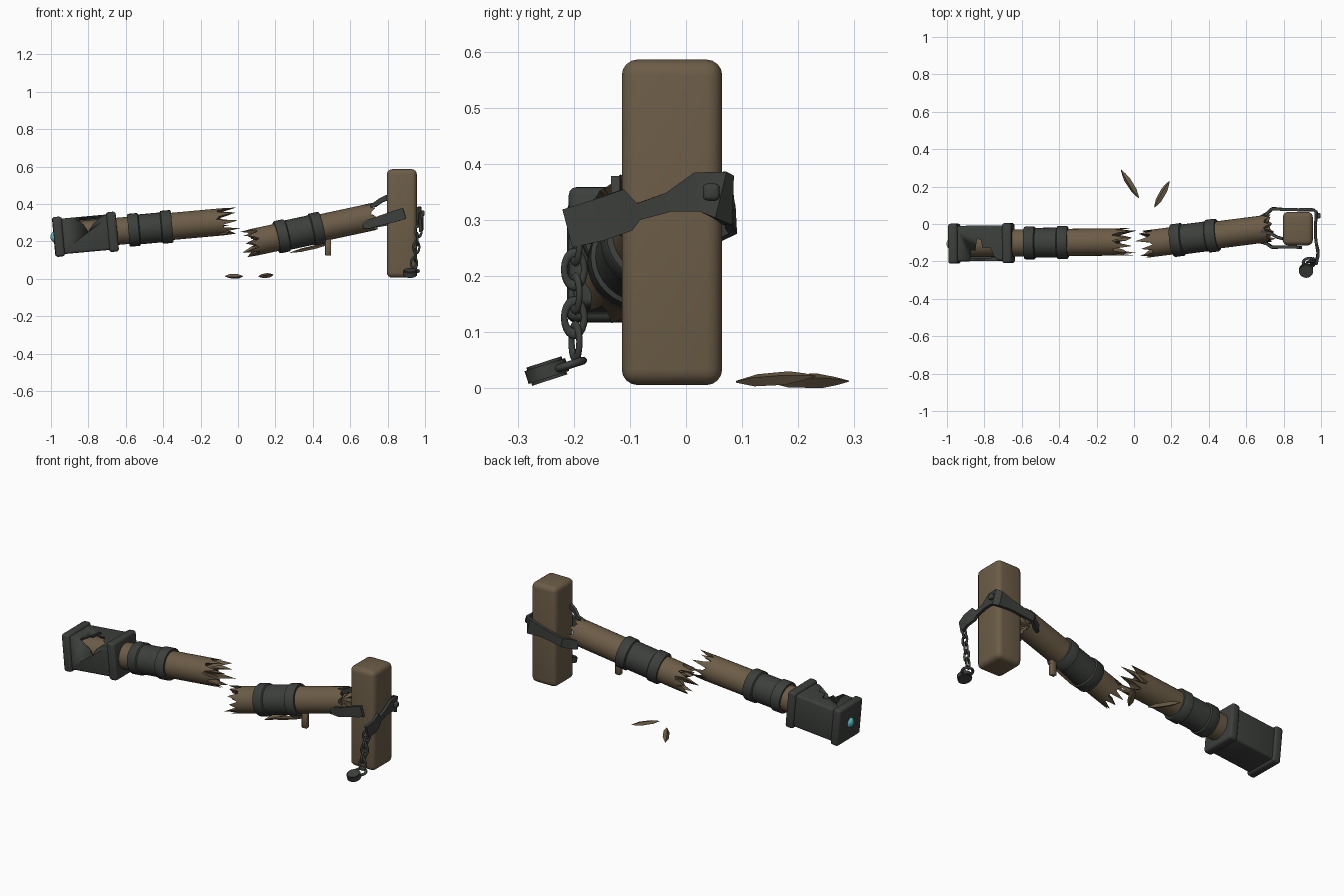
import bpy, bmesh, math, random
from mathutils import Vector, Matrix, Euler

random.seed(4)
if "Cube" in bpy.data.objects:
    bpy.data.objects.remove(bpy.data.objects["Cube"])


def material(name, color):
    m = bpy.data.materials.new(name)
    m.use_nodes = True
    m.diffuse_color = (*color, 1)
    m.node_tree.nodes["Principled BSDF"].inputs["Base Color"].default_value = (*color, 1)
    return m


WOOD = material("brown wood", (0.15, 0.108, 0.063))
IRON = material("dark iron", (0.045, 0.05, 0.045))
GEM = material("cyan gem", (0.12, 0.55, 0.6))


def frame(origin, pitch, yaw):
    rot = Euler((0, -math.radians(pitch), math.radians(yaw)))
    return Matrix.Translation(origin) @ rot.to_matrix().to_4x4()


LEFT = frame((-0.96, -0.105, 0.225), 5.2, 0.6)
RIGHT = frame((0.06, -0.108, 0.19), 12, 7.3)
WORLD = Matrix()


def finish(name, bm, mat, matrix=WORLD, angle=35):
    bmesh.ops.recalc_face_normals(bm, faces=bm.faces[:])
    mesh = bpy.data.meshes.new(name)
    bm.to_mesh(mesh)
    bm.free()
    obj = bpy.data.objects.new(name, mesh)
    bpy.context.collection.objects.link(obj)
    mesh.materials.append(mat)
    obj.matrix_world = matrix
    bpy.ops.object.select_all(action='DESELECT')
    bpy.context.view_layer.objects.active = obj
    obj.select_set(True)
    bpy.ops.object.shade_smooth_by_angle(angle=math.radians(angle))
    return obj


def block(name, center, size, bevel, mat, matrix=WORLD, segments=3):
    bm = bmesh.new()
    bmesh.ops.create_cube(bm, size=1)
    bmesh.ops.scale(bm, vec=size, verts=bm.verts)
    if bevel:
        bmesh.ops.bevel(bm, geom=bm.edges[:], offset=bevel, segments=segments,
                        profile=0.5, affect='EDGES')
    bmesh.ops.translate(bm, vec=center, verts=bm.verts)
    return finish(name, bm, mat, matrix, 50)


def skin(bm, rings, close=False):
    """Join equal rings of vertices around the x axis."""
    pairs = list(zip(rings, rings[1:])) + ([(rings[-1], rings[0])] if close else [])
    for a, b in pairs:
        for i in range(len(a)):
            j = (i + 1) % len(a)
            bm.faces.new((a[i], a[j], b[j], b[i]))


def ring(bm, radius, xs):
    n = len(xs)
    return [bm.verts.new((x, radius * math.cos(math.tau * i / n), radius * math.sin(math.tau * i / n)))
            for i, x in enumerate(xs)]


def band(name, x0, x1, matrix):
    """Iron sleeve with a raised lip at each end."""
    lip, r, n = 0.055, 0.08, 32
    prof = [(x0, 0.06), (x0, r + 0.004), (x0 + 0.006, r + 0.008), (x0 + lip, r + 0.008), (x0 + lip + 0.005, r),
            (x1 - lip - 0.005, r), (x1 - lip, r + 0.008), (x1 - 0.006, r + 0.008), (x1, r + 0.004), (x1, 0.06)]
    bm = bmesh.new()
    skin(bm, [ring(bm, rad, [x] * n) for x, rad in prof], close=True)
    return finish(name, bm, IRON, matrix)


def beam(name, x0, x1, jag0, jag1, matrix, r=0.073, n=30):
    """Round beam whose ends splinter into spikes of the given lengths."""
    bm = bmesh.new()

    def splinters(x, jag):
        outer = [x + jag * (random.uniform(0.55, 1) if i % 3 == 0 else random.uniform(0, 0.3)) for i in range(n)]
        inner = [x + jag * random.uniform(-0.5, 0.5) for i in range(n)]
        return outer, inner

    o0, i0 = splinters(x0, -jag0)
    o1, i1 = splinters(x1, jag1)
    rings = [ring(bm, r * 0.72, i0), ring(bm, r, o0), ring(bm, r, [x0 + 0.005] * n),
             ring(bm, r, [x1 - 0.005] * n), ring(bm, r, o1), ring(bm, r * 0.72, i1)]
    skin(bm, rings)
    for end, x in ((rings[0], x0 + jag0 * 0.5), (rings[-1], x1 - jag1 * 0.5)):
        mid = bm.verts.new((x, 0, 0))
        for i in range(n):
            bm.faces.new((end[i], end[(i + 1) % n], mid))
    return finish(name, bm, WOOD, matrix, 30)


def strap(name, points, thick=0.016):
    """Bent flat bar; each point is x, y, z, width."""
    pos = [Vector(p[:3]) for p in points]
    bm = bmesh.new()
    rows = []
    for i, p in enumerate(pos):
        t = (pos[min(i + 1, len(pos) - 1)] - pos[max(i - 1, 0)]).normalized()
        side = (Vector((0, 0, 1)) - t * t.z).normalized()
        out = t.cross(side) * thick / 2
        side = side * points[i][3] / 2
        rows.append([bm.verts.new(p + v) for v in (side + out, side - out, -side - out, -side + out)])
    skin(bm, rows)
    bm.faces.new(rows[0])
    bm.faces.new(rows[-1])
    return finish(name, bm, IRON)


def link(name, pos, rot, major, minor, stretch):
    bpy.ops.mesh.primitive_torus_add(major_segments=20, minor_segments=8,
                                     major_radius=major, minor_radius=minor)
    obj = bpy.context.object
    obj.name = name
    obj.matrix_world = (Matrix.Translation(pos) @ Euler(rot).to_matrix().to_4x4()
                        @ Matrix.Diagonal((stretch, 1, 1, 1)))
    obj.data.materials.append(IRON)
    bpy.ops.object.shade_smooth()


def shard(name, a, b, width, height):
    """Pointed wooden splinter lying from a to b."""
    a, b = Vector(a), Vector(b)
    side = (b - a).cross(Vector((0, 0, 1))).normalized() * width / 2
    up = Vector((0, 0, height / 2))
    bm = bmesh.new()
    rows = []
    for f, w in ((0, 0.15), (0.25, 0.9), (0.65, 1), (0.85, 0.55), (1, 0.08)):
        c = a.lerp(b, f)
        rows.append([bm.verts.new(c + v * w) for v in (side + up * 0.4, up - side * 0.3, -side - up * 0.3, side * 0.4 - up)])
    skin(bm, rows)
    bm.faces.new(rows[0])
    bm.faces.new(rows[-1])
    return finish(name, bm, WOOD, angle=15)


def cut(target, cutter):
    mod = target.modifiers.new("cut", 'BOOLEAN')
    mod.operation, mod.object, mod.solver = 'DIFFERENCE', cutter, 'EXACT'
    bpy.context.view_layer.update()
    bpy.context.view_layer.objects.active = target
    bpy.ops.object.modifier_apply(modifier=mod.name)
    bpy.data.objects.remove(cutter)


# Upright post
block("post", (0.876, -0.025, 0.296), (0.16, 0.179, 0.58), 0.028, WOOD, segments=4)

# Two halves of the snapped beam and their sleeves
beam("left_beam", 0.03, 0.845, 0, 0.14, LEFT)
beam("right_beam", 0.055, 0.665, 0.1, 0.04, RIGHT)
band("left_band", 0.375, 0.61, LEFT)
band("right_band", 0.15, 0.40, RIGHT)

# Hollow iron box with a torn corner
box = block("end_box", (0.145, 0, 0), (0.29, 0.19, 0.19), 0.012, IRON, LEFT)
cut(box, block("hollow", (0.145, 0, 0), (0.25, 0.155, 0.155), 0, IRON, LEFT))
tear = [(0.09, 0), (0.1, 0.045), (0.12, 0.04), (0.13, 0.085), (0.15, 0.08), (0.16, 0.05),
        (0.2, 0.05), (0.22, 0.02), (0.25, 0), (0.19, -0.03), (0.16, -0.06), (0.14, -0.03)]
bm = bmesh.new()
rows = []
for depth in (0.02, 0.2):
    rows.append([bm.verts.new((x, (t - depth) * 0.707, (t + depth) * 0.707)) for x, t in tear])
    bm.faces.new(rows[-1])
skin(bm, rows)
cut(box, finish("tear", bm, IRON, LEFT))
block("outer_flange", (0, 0, 0), (0.05, 0.214, 0.214), 0.014, IRON, LEFT)
block("inner_flange", (0.29, 0, 0), (0.05, 0.214, 0.214), 0.014, IRON, LEFT)

# Gem set in the end of the box
bm = bmesh.new()
bmesh.ops.create_uvsphere(bm, u_segments=20, v_segments=12, radius=0.032)
finish("gem", bm, GEM, LEFT @ Matrix.Translation((-0.011, 0, 0)))

# Iron straps holding the post
strap("back_strap", [(0.67, 0.035, 0.285, 0.05), (0.71, 0.055, 0.29, 0.055), (0.74, 0.082, 0.30, 0.05),
                     (0.80, 0.078, 0.31, 0.05), (0.88, 0.076, 0.325, 0.06), (0.955, 0.076, 0.335, 0.09),
                     (0.975, 0.06, 0.345, 0.085), (0.972, 0.02, 0.35, 0.07), (0.97, -0.03, 0.332, 0.035),
                     (0.972, -0.085, 0.315, 0.03), (0.975, -0.105, 0.318, 0.075), (0.985, -0.155, 0.30, 0.075),
                     (0.975, -0.21, 0.285, 0.07)])
strap("front_strap", [(0.67, -0.095, 0.285, 0.035), (0.71, -0.105, 0.295, 0.05), (0.74, -0.125, 0.305, 0.05),
                      (0.79, -0.122, 0.32, 0.055), (0.84, -0.122, 0.335, 0.06), (0.89, -0.126, 0.35, 0.06)])
strap("top_strap", [(0.68, -0.04, 0.385, 0.025), (0.73, -0.05, 0.395, 0.025), (0.765, -0.07, 0.42, 0.025),
                    (0.80, -0.08, 0.435, 0.03)])
block("strap_rivet", (0.985, 0.045, 0.35), (0.026, 0.03, 0.03), 0.008, IRON)

# Chain and padlock
for i in range(5):
    link("chain_link", (0.965 - 0.006 * i, -0.197 - 0.002 * (i % 2), 0.255 - 0.043 * i),
         (0.0 if i % 2 else math.pi / 2, math.pi / 2 if i % 2 else 0.0, 0.0) if i % 2 else
         (math.pi / 2, math.pi / 2, 0.4), 0.018, 0.006, 1.6)
tilt = math.radians(18)
bm = bmesh.new()
bmesh.ops.create_cone(bm, cap_ends=True, segments=24, radius1=0.038, radius2=0.038, depth=0.034)
bmesh.ops.bevel(bm, geom=[e for e in bm.edges if abs(e.verts[0].co.z - e.verts[1].co.z) < 0.001],
                offset=0.005, segments=2, affect='EDGES')
finish("padlock_body", bm, IRON, Matrix.Translation((0.92, -0.248, 0.031)) @ Matrix.Rotation(tilt, 4, 'X'))
link("padlock_shackle", (0.935, -0.207, 0.042), (tilt, 0, 0), 0.025, 0.007, 1.2)

# Loose wood: peg, sliver and two splinters on the ground
block("peg", (0.482, -0.07, 0.17), (0.032, 0.025, 0.09), 0.003, WOOD, segments=1)
shard("hanging_sliver", (0.28, -0.11, 0.14), (0.50, -0.07, 0.19), 0.02, 0.02)
shard("left_splinter", (0.025, 0.14, 0.014), (-0.07, 0.29, 0.013), 0.034, 0.026)
shard("right_splinter", (0.11, 0.09, 0.012), (0.19, 0.23, 0.022), 0.034, 0.024)
